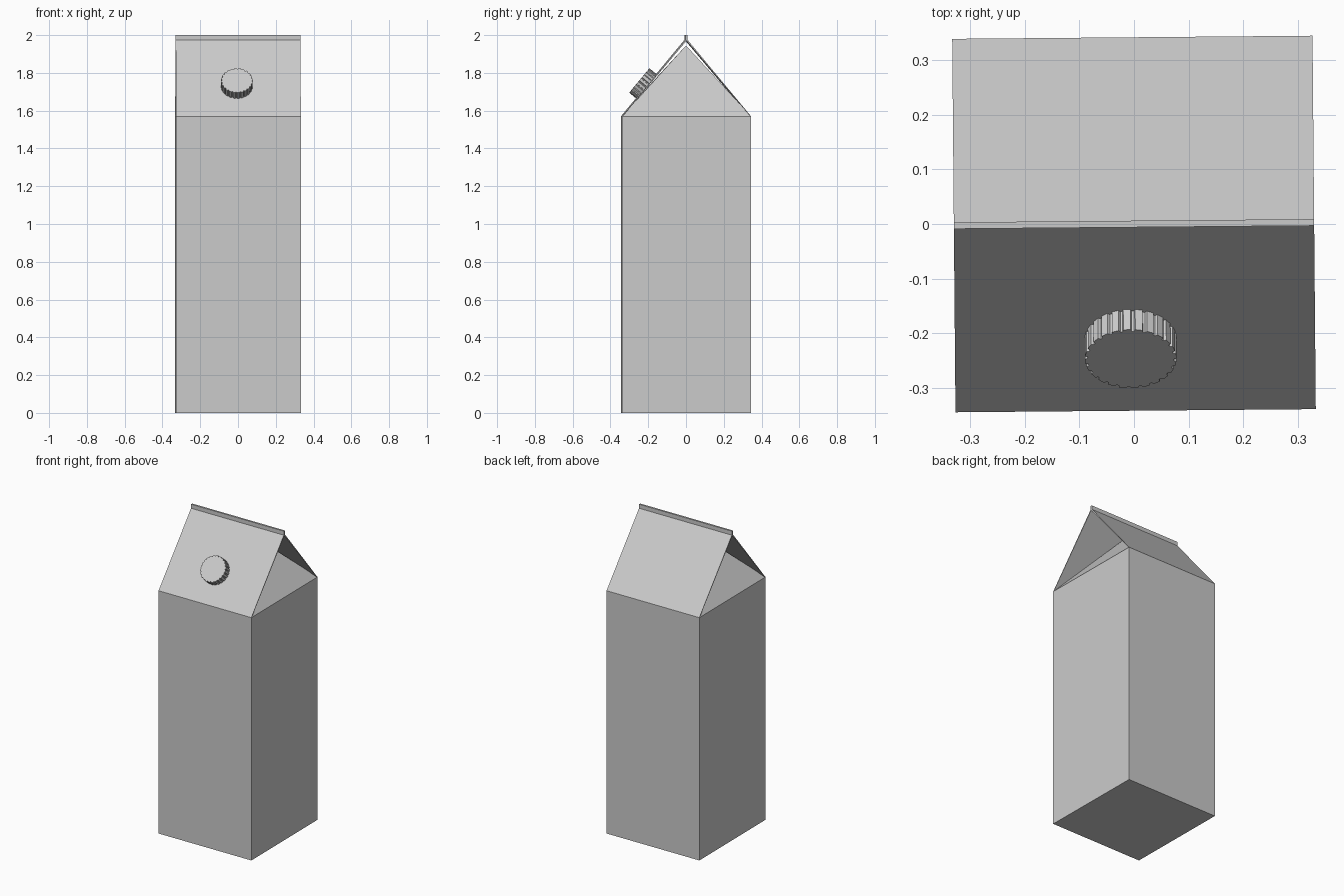
import bpy, math
from mathutils import Matrix, Vector

if "Cube" in bpy.data.objects:
    bpy.data.objects.remove(bpy.data.objects["Cube"])

W, D = 0.33, 0.342          # half width and half depth
SHOULDER = 1.57             # height of the straight walls
TURN = Matrix.Rotation(math.radians(0.5), 4, 'Z')


def make(name, verts, faces, matrix=Matrix()):
    mesh = bpy.data.meshes.new(name)
    mesh.from_pydata([TURN @ matrix @ Vector(v) for v in verts], [], faces)
    mesh.update()
    obj = bpy.data.objects.new(name, mesh)
    bpy.context.collection.objects.link(obj)
    return obj


def prism(name, profile, place, a, b, matrix=Matrix()):
    """Extrude a closed 2D profile between a and b."""
    n = len(profile)
    verts = [place(p, t) for t in (a, b) for p in profile]
    faces = [tuple(reversed(range(n))), tuple(range(n, 2 * n))]
    faces += [(i, (i + 1) % n, n + (i + 1) % n, n + i) for i in range(n)]
    return make(name, verts, faces, matrix)


# Carton walls with the tucked-in side gussets meeting in the middle
base = [(-W, -D), (W, -D), (W, D), (-W, D)]
verts = [(x, y, z) for z in (0, SHOULDER) for x, y in base] + [(0, 0, 1.945)]
faces = [(3, 2, 1, 0)]
for i in range(4):
    j = (i + 1) % 4
    faces += [(i, j, 4 + j, 4 + i), (4 + i, 4 + j, 8)]
make("carton_body", verts, faces)

# Thin gable roof with the sealed fin on the ridge
roof = [(-D, SHOULDER), (-D + 0.004, SHOULDER), (0, 1.97),
        (D - 0.004, SHOULDER), (D, SHOULDER),
        (0.006, 1.974), (0.006, 2.0), (-0.006, 2.0), (-0.006, 1.974)]
prism("gable_roof", roof, lambda p, t: (t, p[0], p[1]), -W, W)

# Ribbed screw cap standing square to the front roof slope
TEETH = 24
rim = []
for i in range(TEETH):
    for f, r in ((0.0, 0.084), (0.6, 0.084), (0.7, 0.079), (0.9, 0.079)):
        a = 2 * math.pi * (i + f) / TEETH
        rim.append((r * math.cos(a), r * math.sin(a)))
slope = math.atan2(1.974 - SHOULDER, D - 0.006)
seat = Matrix.Translation((-0.008, -0.21, 1.729)) @ Matrix.Rotation(slope, 4, 'X')
prism("screw_cap", rim, lambda p, t: (p[0], p[1], t), -0.001, 0.048, seat)
